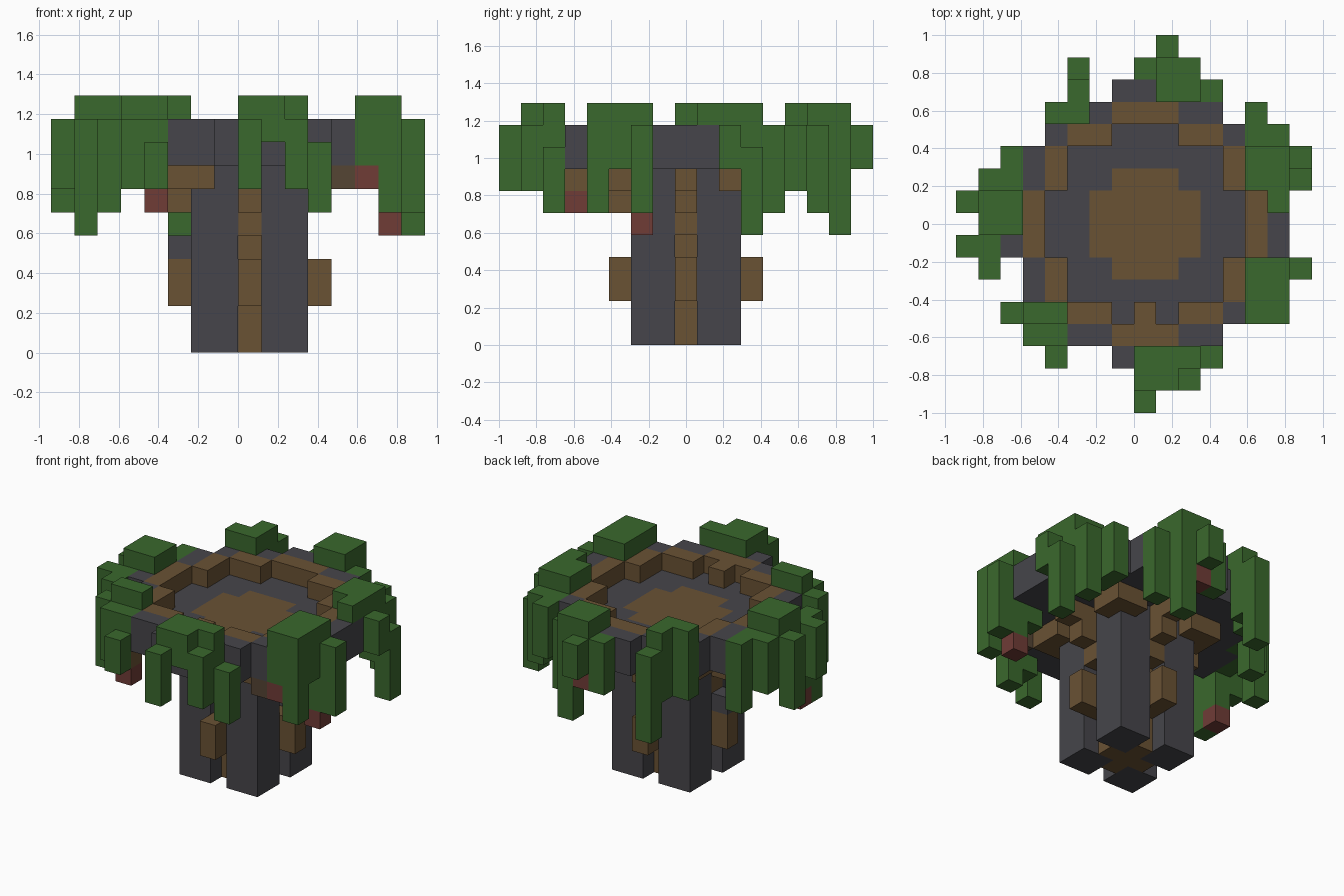
import bpy
import bmesh
from mathutils import Vector

cube = bpy.data.objects.get("Cube")
if cube:
    bpy.data.objects.remove(cube, do_unlink=True)

UNIT = 2 / 17                      # size of one block
ORIGIN = Vector((-8 * UNIT, -1, 0))
MID = 8                            # block index of the trunk axis


def material(name, colour):
    mat = bpy.data.materials.new(name)
    mat.use_nodes = True
    mat.diffuse_color = (*colour, 1)
    shader = next(n for n in mat.node_tree.nodes if n.type == 'BSDF_PRINCIPLED')
    shader.inputs["Base Color"].default_value = (*colour, 1)
    shader.inputs["Roughness"].default_value = 1
    return mat


stone = material("dark stone", (.061, .060, .069))
wood = material("brown wood", (.144, .084, .034))
leaf = material("leaf green", (.042, .138, .026))
berry = material("berry red", (.162, .045, .037))
shade_wood = material("dark wood", (.089, .058, .033))

taken = set()
parts = []


def add_part(name, mat, cells):
    """Claim the free blocks for a part."""
    free = set(cells) - taken
    taken.update(free)
    parts.append((name, mat, free))


def box(i, j, k, last_i, last_j, last_k):
    return [(a, b, c) for a in range(i, last_i + 1)
            for b in range(j, last_j + 1) for c in range(k, last_k + 1)]


def columns(spans):
    """Each span is i, j, lowest block, highest block."""
    return [c for i, j, low, high in spans for c in box(i, j, low, i, j, high)]


def disc(inner, outer, low, high):
    """Blocks whose squared distance from the axis is in a range."""
    return [(i, j, k) for i, j, k in box(0, 0, low, 16, 16, high)
            if inner <= (i - MID) ** 2 + (j - MID) ** 2 <= outer]


def cross(reach, low, high):
    return (box(MID - reach, MID, low, MID + reach, MID, high)
            + box(MID, MID - reach, low, MID, MID + reach, high))


# Berries at the ends of some hanging leaves
add_part("berries", berry, [(13, 4, 7), (14, 6, 5), (4, 3, 6), (1, 7, 5), (9, 15, 7)])

# Trunk: four corner pillars round a wooden core that flares upward
pillars = []
for i in (6, 9):
    for j in (6, 9):
        pillars += box(i, j, 0, i + 1, j + 1, 7)
add_part("trunk_pillars", stone, pillars)
add_part("pillar_stub", stone, [(5, MID, 4)])
add_part("trunk_core", wood, cross(1, 0, 7))
add_part("trunk_fins", wood, cross(3, 2, 3))
add_part("bowl_arms", wood, cross(2, 5, 5) + cross(3, 6, 6) + cross(4, 7, 7))

# Wooden brackets that wrap the pillar corners
brackets = []
for sx in (-1, 1):
    for sy in (-1, 1):
        brackets += [(MID + sx * a, MID + sy * b, 7) for a, b in ((3, 3), (3, 2), (2, 3))]
add_part("corner_brackets", wood, brackets + [(4, 3, 7)])
add_part("shaded_bracket", shade_wood, [(12, 4, 7)])

# Bowl: floor, inlaid disc, rim and outer wall
add_part("floor_inlay", wood, disc(0, 5, 8, 8))
add_part("bowl_floor", stone, disc(0, 26, 8, 8))
add_part("rim_ring", wood, disc(20, 26, 9, 9) + [(MID, 4, 9)])
add_part("outer_wall", stone, disc(29, 37, 8, 9))

# Leaf clusters hanging over the wall
add_part("front_leaves", leaf, columns([
    (8, 0, 7, 9), (8, 1, 9, 10), (9, 1, 9, 10), (10, 1, 7, 9), (11, 2, 6, 8)])
    + box(8, 2, 10, 10, 2, 10) + box(10, 2, 7, 10, 2, 9))
add_part("front_left_leaves", leaf, box(13, 4, 8, 14, 6, 10) + columns([
    (14, 4, 6, 7), (13, 6, 7, 7), (14, 6, 6, 7), (15, 6, 6, 9)]))
add_part("back_left_leaves", leaf, box(13, 10, 10, 14, 11, 10) + columns([
    (14, 9, 9, 10), (14, 10, 8, 9), (14, 11, 7, 9), (15, 10, 8, 9), (15, 11, 5, 8),
    (14, 12, 6, 9), (13, 12, 7, 9), (13, 13, 7, 9)]))
add_part("back_leaves", leaf, box(9, 14, 10, 10, 15, 10) + columns([
    (9, 16, 8, 9), (8, 15, 7, 9), (9, 15, 8, 9), (10, 15, 5, 9),
    (10, 14, 8, 9), (11, 14, 6, 9)]))
add_part("back_right_leaves", leaf, columns([
    (5, 15, 5, 9), (5, 14, 7, 10), (5, 13, 10, 10), (4, 13, 7, 10)]))
add_part("right_leaves", leaf, box(1, 8, 8, 2, 9, 10) + columns([
    (0, 9, 6, 9), (0, 7, 7, 9), (1, 7, 6, 9), (1, 6, 5, 9), (1, 10, 7, 9),
    (2, 10, 8, 9), (2, 11, 6, 9)]))
add_part("front_right_leaves", leaf, columns([
    (2, 4, 6, 9), (3, 4, 7, 10), (4, 4, 10, 10), (3, 3, 7, 9), (4, 3, 7, 9),
    (4, 2, 7, 8)]))


def build(name, mat, cells):
    """Skin the outside of a part's blocks with square faces."""
    bm = bmesh.new()
    for cell in sorted(cells):
        for axis in range(3):
            for side in (0, 1):
                step = list(cell)
                step[axis] += 2 * side - 1
                if tuple(step) in taken:
                    continue
                base = Vector(cell)
                base[axis] += side
                u, v = Vector(), Vector()
                u[(axis + 1) % 3] = 1
                v[(axis + 2) % 3] = 1
                corners = [base, base + u, base + u + v, base + v]
                if not side:
                    corners.reverse()
                bm.faces.new([bm.verts.new(ORIGIN + c * UNIT) for c in corners])
    bmesh.ops.remove_doubles(bm, verts=bm.verts, dist=UNIT / 100)
    mesh = bpy.data.meshes.new(name)
    bm.to_mesh(mesh)
    bm.free()
    mesh.materials.append(mat)
    bpy.context.collection.objects.link(bpy.data.objects.new(name, mesh))


for part in parts:
    build(*part)
